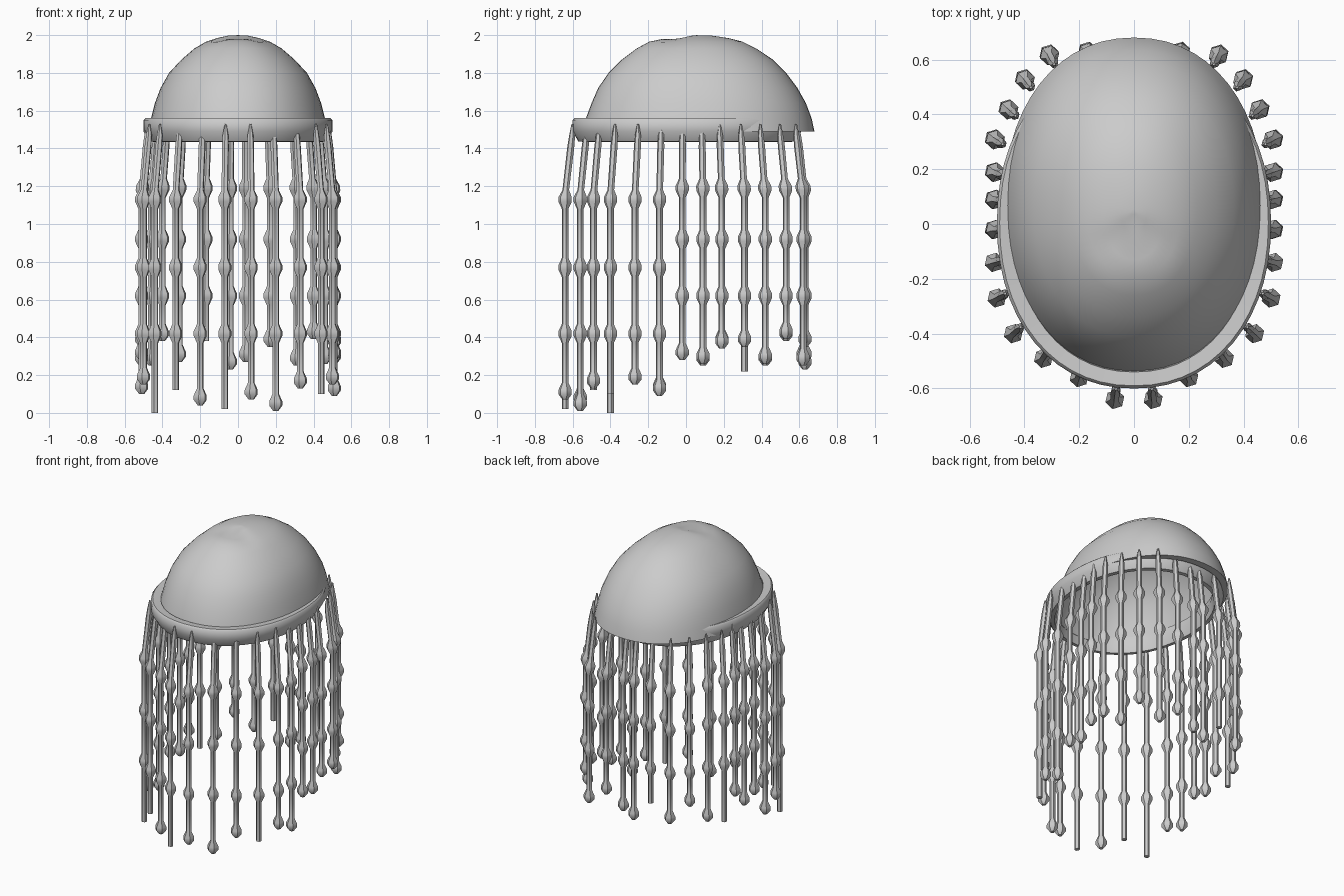
import bpy, bmesh, math

if "Cube" in bpy.data.objects:
    bpy.data.objects.remove(bpy.data.objects["Cube"])

grey = bpy.data.materials.new("soft grey")
grey.diffuse_color = (0.6, 0.6, 0.6, 1)
grey.use_nodes = True
grey.node_tree.nodes["Principled BSDF"].inputs["Base Color"].default_value = grey.diffuse_color


def loft(name, rings, cap_end=False, close=False, angle=50):
    """Skin a list of equal-length rings of points."""
    bm = bmesh.new()
    rows = [[bm.verts.new(p) for p in r] for r in rings]
    n = len(rows[0])
    pairs = list(zip(rows, rows[1:])) + ([(rows[-1], rows[0])] if close else [])
    for a, b in pairs:
        for i in range(n):
            j = (i + 1) % n
            bm.faces.new((a[i], a[j], b[j], b[i]))
    if cap_end:
        bm.faces.new(rows[0])
        bm.faces.new(rows[-1])
    bmesh.ops.recalc_face_normals(bm, faces=bm.faces)
    me = bpy.data.meshes.new(name)
    bm.to_mesh(me)
    bm.free()
    ob = bpy.data.objects.new(name, me)
    bpy.context.collection.objects.link(ob)
    me.materials.append(grey)
    bpy.ops.object.select_all(action='DESELECT')
    ob.select_set(True)
    bpy.context.view_layer.objects.active = ob
    bpy.ops.object.shade_smooth_by_angle(angle=math.radians(angle))
    return ob


def oval(z, a, front, back, n=56, p=2.15):
    """Slightly squared oval ring."""
    cy, b = (front + back) / 2, (back - front) / 2
    pts = []
    for i in range(n):
        t = 2 * math.pi * i / n
        c, s = math.cos(t), math.sin(t)
        pts.append((a * math.copysign(abs(c) ** (2 / p), c),
                    cy + b * math.copysign(abs(s) ** (2 / p), s), z))
    return pts


# Domed bell: height, half width, front y, back y; with a shallow dent on top
profile = [(1.49, .455, -.53, .63), (1.49, .475, -.545, .68), (1.56, .46, -.53, .665),
           (1.64, .44, -.50, .635), (1.72, .41, -.465, .59), (1.80, .365, -.41, .53),
           (1.87, .30, -.34, .46), (1.93, .23, -.26, .37), (1.965, .17, -.195, .30),
           (1.985, .11, -.13, .22), (1.998, .05, -.03, .13), (2.0, .01, .035, .055)]


def dent(p):
    x, y, z = p
    d = .025 * math.exp(-(x / .11) ** 2 - ((y + .06) / .06) ** 2) if z > 1.9 else 0
    return (x, y, z - d)


bell = loft("bell", [[dent(p) for p in oval(*r)] for r in profile], angle=80)
bm = bmesh.new()
bm.from_mesh(bell.data)
top = [v for v in bm.verts if v.co.z > 1.9985]
edges = [e for e in bm.edges if e.is_boundary and e.verts[0].co.z > 1.9]
bmesh.ops.holes_fill(bm, edges=edges, sides=0)
bm.to_mesh(bell.data)
bm.free()

# Rim band: inset from the outer oval, height
section = [(.06, 1.555), (.01, 1.56), (0, 1.55), (0, 1.49), (.03, 1.437), (.055, 1.435), (.07, 1.5)]
loft("rim_band", [oval(z, .5 - d, -.60 + d, .61 - d) for d, z in section], close=True)

# Hanging strands: x, y, bottom height, ends in a bead
right = [(.31, .62, .25, 1), (.40, .53, .39, 1), (.46, .42, .26, 1), (.51, .31, .35, 1),
         (.51, .19, .34, 1), (.51, .09, .26, 1), (.51, -.02, .28, 1), (.51, -.14, .09, 1),
         (.50, -.27, .15, 1), (.44, -.40, .10, 0), (.33, -.49, .13, 1), (.20, -.56, .01, 1),
         (.07, -.64, .07, 1), (.17, .63, .35, 1), (.04, .63, .27, 1)]
left_ends = [(.27, 1), (.38, 1), (.25, 1), (.22, 0), (.35, 1), (.25, 1), (.28, 1), (.10, 1),
             (.15, 1), (.0, 0), (.12, 0), (.04, 1), (.02, 0), (.38, 0), (.23, 1)]
left = [(-x, y, e, k) for (x, y, _, _), (e, k) in zip(right, left_ends)]


def strand(name, x, y, end, bead):
    # Radius profile from the tip down, with a faceted bead at each stop
    stops = [1.19, .92, .62] if y > -.1 else [1.13, .77, .42]
    stops = [s for s in stops if s > end + .14]
    if bead:
        stops.append(end + .04)
    prof = [(1.53, .005), (1.47, .016), (1.41, .019)]
    for s in stops:
        prof += [(s + .05, .018), (s + .012, .036), (s - .012, .036)]
        prof.append((s - .04, .014) if s == end + .04 else (s - .05, .018))
    if not bead:
        prof.append((end, .018))
    rings = []
    for z, r in prof:
        # Upper end leans inward to meet the rim
        k = 1 - .06 * max(0, min(1, (z - 1.15) / .33))
        rings.append([(x * k + r * math.cos(i * math.pi / 3 + .3),
                       y * k + r * math.sin(i * math.pi / 3 + .3), z) for i in range(6)])
    loft(name, rings, cap_end=True, angle=45)


for side, group in (("right", right), ("left", left)):
    for i, s in enumerate(group):
        strand(f"{side}_strand_{i + 1}", *s)
